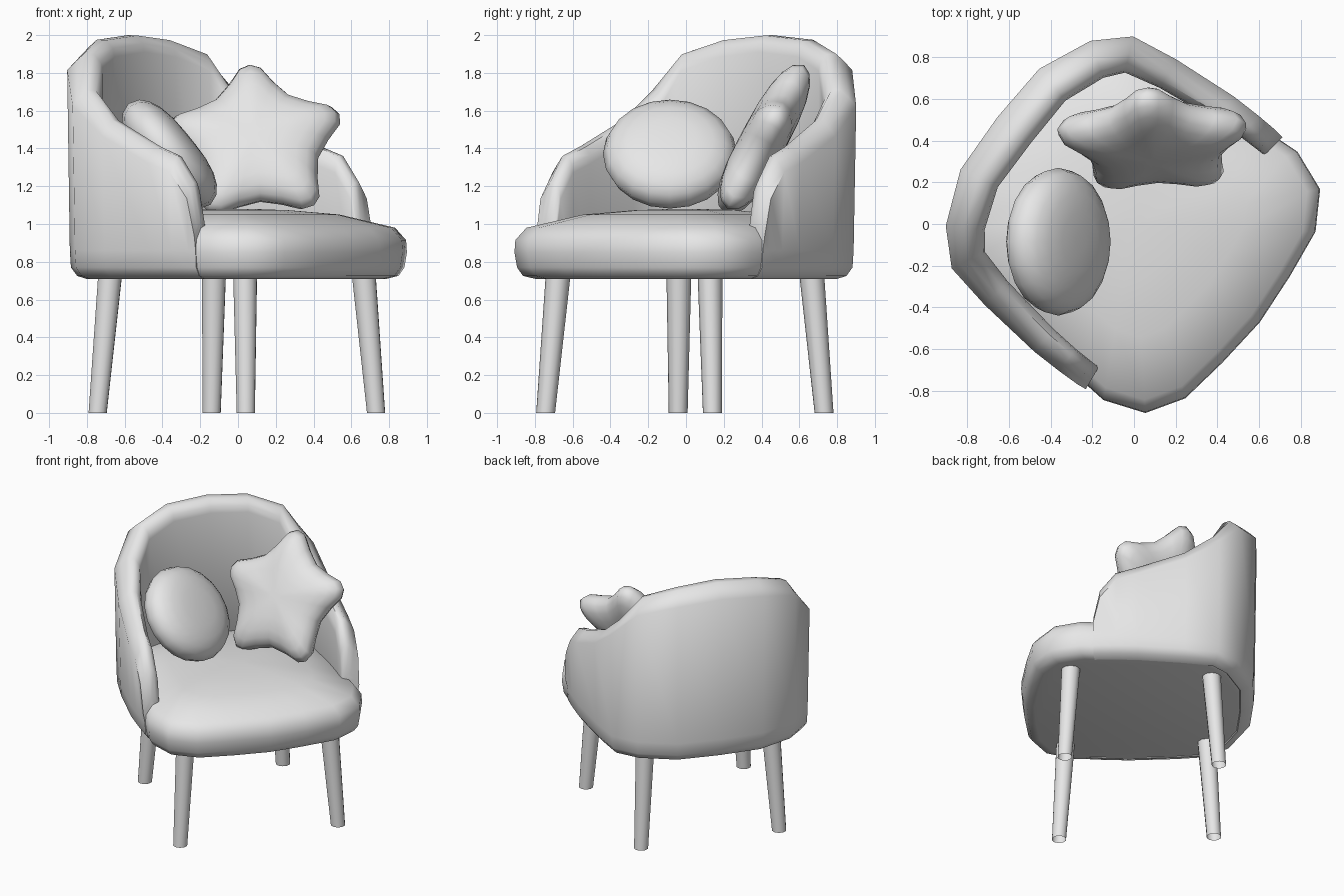
import bpy, bmesh, math
from mathutils import Matrix, Vector

if "Cube" in bpy.data.objects:
    bpy.data.objects.remove(bpy.data.objects["Cube"], do_unlink=True)

grey = bpy.data.materials.new("light grey")
grey.use_nodes = True
grey.diffuse_color = (0.8, 0.8, 0.8, 1)
grey.node_tree.nodes["Principled BSDF"].inputs["Base Color"].default_value = (0.8, 0.8, 0.8, 1)

TURN = Matrix.Rotation(math.radians(52), 4, "Z")  # the chair stands turned


def finish(name, bm, matrix, angle=50):
    bmesh.ops.recalc_face_normals(bm, faces=bm.faces)
    bm.transform(matrix)
    mesh = bpy.data.meshes.new(name)
    bm.to_mesh(mesh)
    bm.free()
    mesh.materials.append(grey)
    ob = bpy.data.objects.new(name, mesh)
    bpy.context.collection.objects.link(ob)
    bpy.ops.object.select_all(action="DESELECT")
    ob.select_set(True)
    bpy.context.view_layer.objects.active = ob
    bpy.ops.object.shade_smooth_by_angle(angle=math.radians(angle))


def loft(rings, cap_start=True):
    """Skin a list of closed rings and cap the ends."""
    bm = bmesh.new()
    rows = [[bm.verts.new(p) for p in ring] for ring in rings]
    n = len(rows[0])
    for a, b in zip(rows, rows[1:]):
        for i in range(n):
            j = (i + 1) % n
            bm.faces.new((a[i], a[j], b[j], b[i]))
    if cap_start:
        bm.faces.new(rows[0])
    bm.faces.new(rows[-1])
    return bm


# Half plan of the tub, from middle back to middle front
back_half = [(0, .825), (.305, .81), (.56, .70), (.70, .555), (.74, .325), (.77, 0)]
front_half = [(.768, -.24), (.757, -.405), (.682, -.602), (.508, -.71), (.262, -.745), (0, -.767)]


def mirrored(half):
    return [(-x, *rest) for x, *rest in reversed(half[1:])] + half


# Seat cushion: plan outline scaled through a rounded, domed profile
half = back_half + front_half
outline = half + [(-x, y) for x, y in reversed(half[1:-1])]
seat_profile = [(.88, .71), (.95, .725), (.985, .77), (1, .85), (.995, .915),
                (.93, .98), (.6, 1.05), (.3, 1.073), (.08, 1.08)]
rings = []
for scale, z in seat_profile:
    ring = []
    for x, y in outline:
        k = scale * (.97 if y > -.3 else 1)
        ring.append((x * k, y * k, z))
    rings.append(ring)
finish("seat", loft(rings), TURN)

# Wraparound back and arms: rim height and wall thickness at each station
rim = [2.0, 1.975, 1.9, 1.71, 1.55, 1.41]
thick = [.195, .19, .18, .17, .15, .135]
stations = [(x, y, z, t) for (x, y), z, t in zip(back_half, rim, thick)]
stations += [(.77, -.15, 1.36, .125), (.766, -.26, 1.22, .12), (.76, -.305, 1.02, .115)]
stations = mirrored(stations)
rings = []
for i, (x, y, z, t) in enumerate(stations):
    a, b = stations[max(i - 1, 0)], stations[min(i + 1, len(stations) - 1)]
    along = Vector((b[0] - a[0], b[1] - a[1], 0)).normalized()
    inward = Vector((along.y, -along.x, 0))
    section = [(.1, .708), (.045, .725), (.012, .77), (.006, .86), (-.008, z - .085),
               (.2 * t, z - .04), (.45 * t, z), (.75 * t, z - .002), (.95 * t, z - .045),
               (t, z - .09), (t, .8)]
    rings.append([Vector((x, y, h)) + inward * d for d, h in section])
finish("back_and_arms", loft(rings), TURN)


def leg(name, foot_x, foot_y):
    """Tapered leg, splayed outwards, open under the foot."""
    rings = []
    for z, reach, radius in ((0, 1, .05), (.74, .91, .066)):
        rings.append([(foot_x * reach + radius * math.cos(k * math.pi / 5),
                       foot_y * reach + radius * math.sin(k * math.pi / 5), z) for k in range(10)])
    finish(name, loft(rings, cap_start=False), TURN)


for side, sign in (("left", 1), ("right", -1)):
    leg("front_" + side + "_leg", sign * .56, -.49)
    leg("back_" + side + "_leg", sign * .49, .56)


def cushion(name, plan, depth, matrix, power):
    """Stuffed cushion: plan shrunk towards its middle while it swells both ways."""
    steps = [.12, .4, .65, .82, .94]
    levels = [(s, -1) for s in steps] + [(1, 0)] + [(s, 1) for s in reversed(steps)]
    rings = []
    for s, side in levels:
        h = side * depth * (1 - s ** power) ** .5
        rings.append([(x * s, y * s, h) for x, y in plan])
    finish(name, loft(rings), matrix, 70)


# Star cushion, leaning on the back
arm = [(-36, .34), (-18, .385), (-7, .46), (0, .478), (7, .46), (18, .385)]
star = []
for tip in range(5):
    for offset, r in arm:
        a = math.radians(94 + tip * 72 + offset)
        star.append((r * math.cos(a), r * math.sin(a)))
lean = Matrix.Translation((.095, .4, 1.422)) @ Matrix.Rotation(math.radians(62), 4, "X")
cushion("star_cushion", star, .122, lean, 3)

# Round cushion, leaning on the side
disc = [(.345 * math.cos(k * math.pi / 10), .355 * math.sin(k * math.pi / 10)) for k in range(20)]
lean = Matrix.Translation((-.363, -.085, 1.37)) @ Matrix.Rotation(math.radians(51), 4, "Y")
cushion("round_cushion", disc, .14, lean, 3)
